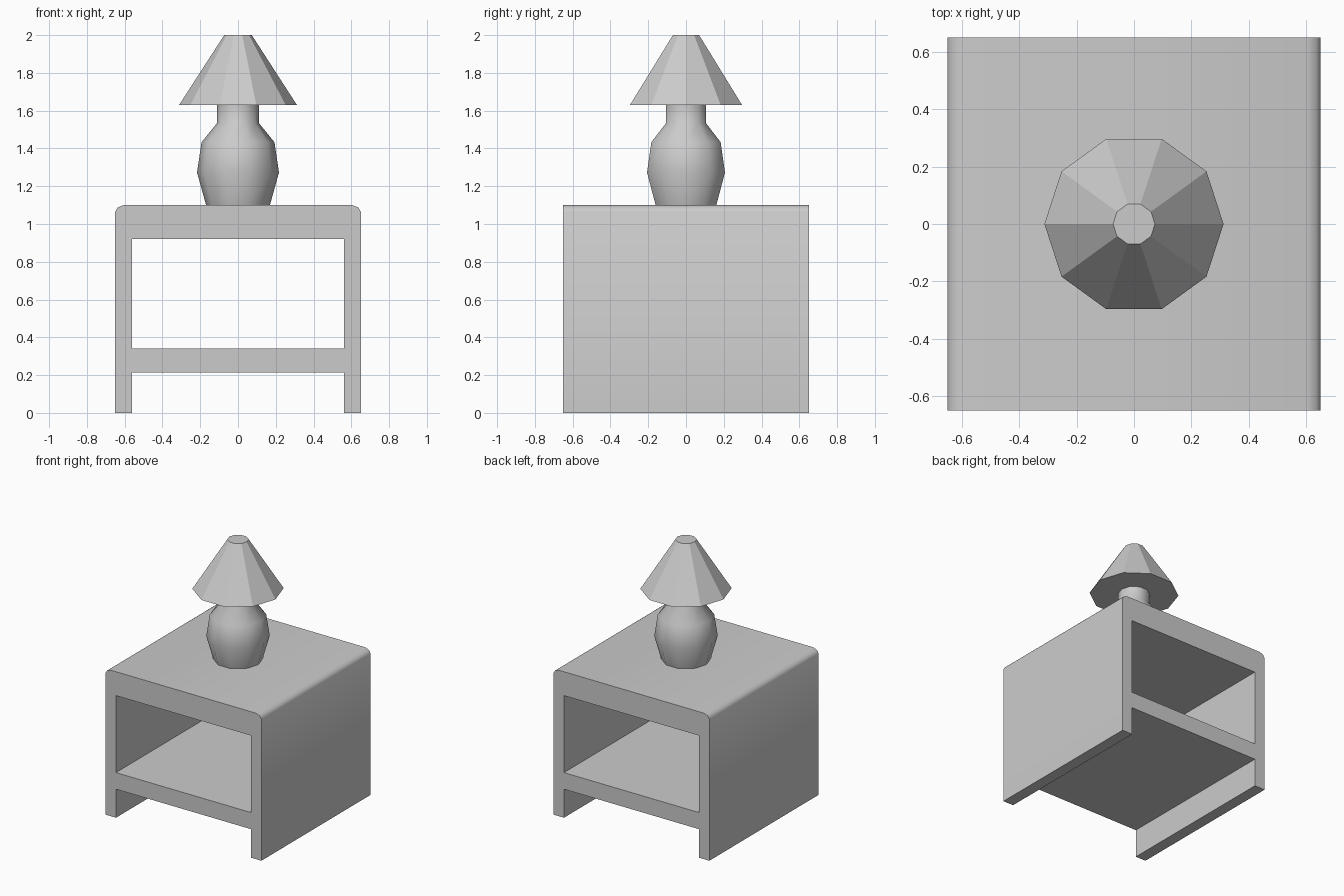
import bpy, bmesh, math

if "Cube" in bpy.data.objects:
    bpy.data.objects.remove(bpy.data.objects["Cube"])


def finish(bm, name, smooth_angle=None):
    bmesh.ops.recalc_face_normals(bm, faces=bm.faces)
    mesh = bpy.data.meshes.new(name)
    bm.to_mesh(mesh)
    bm.free()
    obj = bpy.data.objects.new(name, mesh)
    bpy.context.collection.objects.link(obj)
    if smooth_angle:
        bpy.ops.object.select_all(action='DESELECT')
        obj.select_set(True)
        bpy.context.view_layer.objects.active = obj
        bpy.ops.object.shade_smooth_by_angle(angle=math.radians(smooth_angle))
    return obj


def extrude_profile(name, points, half_depth, smooth_angle=None):
    """Extrude an xz outline along y."""
    bm = bmesh.new()
    face = bm.faces.new([bm.verts.new((x, -half_depth, z)) for x, z in points])
    result = bmesh.ops.extrude_face_region(bm, geom=[face], use_keep_orig=True)
    verts = [v for v in result['geom'] if isinstance(v, bmesh.types.BMVert)]
    bmesh.ops.translate(bm, verts=verts, vec=(0, 2 * half_depth, 0))
    return finish(bm, name, smooth_angle)


def lathe(name, profile, sides=10, smooth_angle=None):
    """Stack closed rings of (radius, z), capped at both ends."""
    bm = bmesh.new()
    rings = [[bm.verts.new((r * math.cos(2 * math.pi * i / sides),
                            r * math.sin(2 * math.pi * i / sides), z))
              for i in range(sides)] for r, z in profile]
    for low, high in zip(rings, rings[1:]):
        for i in range(sides):
            j = (i + 1) % sides
            bm.faces.new((low[i], low[j], high[j], high[i]))
    bm.faces.new(rings[0])
    bm.faces.new(rings[-1])
    return finish(bm, name, smooth_angle)


# Table frame: two side panels and a thick top with rounded shoulders
right_half = [(0.562, 0.92), (0.562, 0), (0.65, 0), (0.65, 1.065),
              (0.637, 1.088), (0.605, 1.10)]
left_half = [(-x, z) for x, z in reversed(right_half)]
extrude_profile("table_frame", right_half + left_half, 0.65, 40)

# Shelf between the side panels
extrude_profile("shelf", [(-0.562, 0.215), (0.562, 0.215),
                          (0.562, 0.34), (-0.562, 0.34)], 0.65)

# Lamp base with bulging body and narrow neck
lathe("lamp_base", [(0.169, 1.10), (0.217, 1.273), (0.193, 1.433),
                    (0.112, 1.533), (0.112, 1.63)], smooth_angle=40)

# Faceted conical shade
lathe("lamp_shade", [(0.312, 1.63), (0.073, 2.0)])
